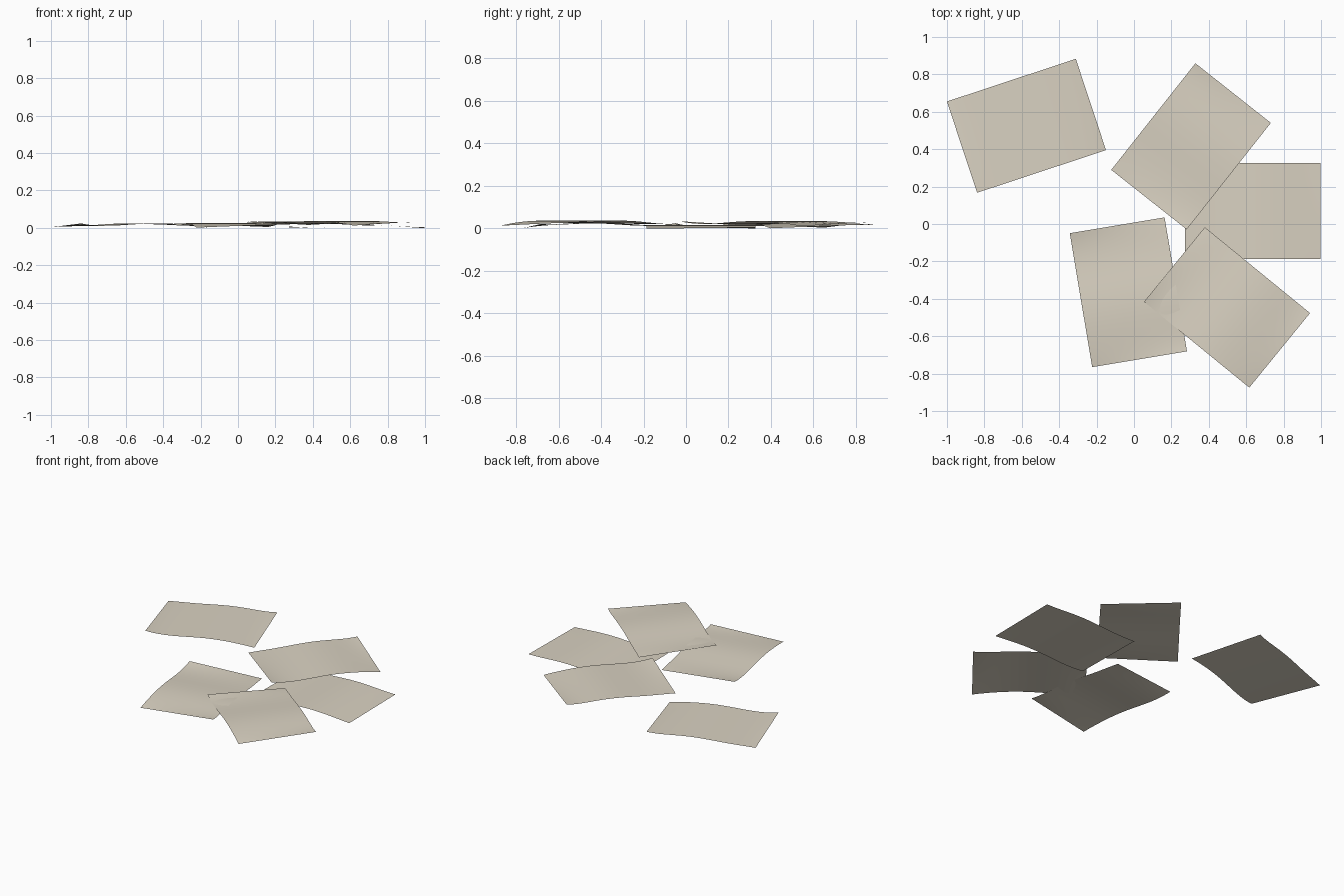
import bpy, math

if "Cube" in bpy.data.objects:
    bpy.data.objects.remove(bpy.data.objects["Cube"])

# One paper colour
paper = bpy.data.materials.new("warm_paper")
paper.diffuse_color = (0.70, 0.645, 0.54, 1)
paper.use_nodes = True
paper.node_tree.nodes["Principled BSDF"].inputs["Base Color"].default_value = paper.diffuse_color

HALF_LEN, HALF_WID = 0.363, 0.257
NU, NV = 32, 12


def height(u, v, curl):
    """Gentle wave along the sheet plus opposite corners lifting."""
    wave = 0.012 + 0.007 * math.cos(2 * math.pi * (u - 0.2) / 1.8)
    return wave + curl * u * v * abs(u) ** 4


def sheet(name, cx, cy, base, degrees, curl=0.010):
    a = math.radians(degrees)
    c, s = math.cos(a), math.sin(a)
    verts, faces = [], []
    for i in range(NU + 1):
        for j in range(NV + 1):
            u, v = 2 * i / NU - 1, 2 * j / NV - 1
            x, y = u * HALF_LEN, v * HALF_WID
            verts.append((cx + x * c - y * s, cy + x * s + y * c,
                          base + height(u, v, curl)))
    for i in range(NU):
        for j in range(NV):
            k = i * (NV + 1) + j
            faces.append((k, k + NV + 1, k + NV + 2, k + 1))
    me = bpy.data.meshes.new(name)
    me.from_pydata(verts, [], faces)
    me.materials.append(paper)
    for p in me.polygons:
        p.use_smooth = True
    ob = bpy.data.objects.new(name, me)
    bpy.context.collection.objects.link(ob)


# Scattered loose sheets, lowest first
sheet("sheet_right", 0.635, 0.07, -0.004, 0, 0.003)
sheet("sheet_back_left", -0.575, 0.525, 0.005, 18.3)
sheet("sheet_front_left", -0.03, -0.365, 0.006, -80.5)
sheet("sheet_back_right", 0.305, 0.415, 0.015, 51.7)
sheet("sheet_front_right", 0.4975, -0.446, 0.017, -39.2)
